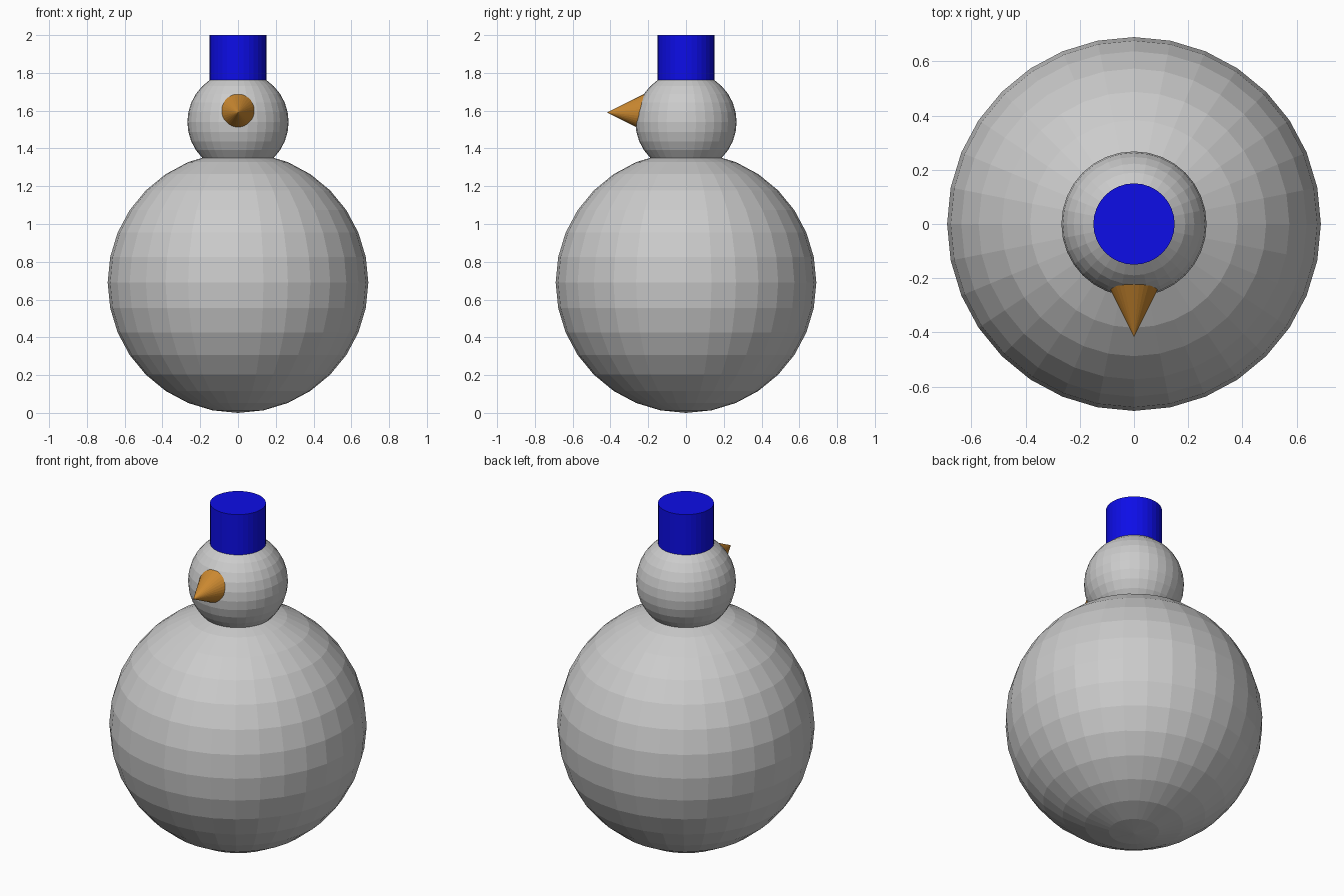
import bpy
from math import radians

cube = bpy.data.objects.get("Cube")
if cube:
    bpy.data.objects.remove(cube, do_unlink=True)


def make_material(name, rgb):
    mat = bpy.data.materials.new(name)
    mat.use_nodes = True
    color = (*rgb, 1.0)
    mat.diffuse_color = color
    mat.node_tree.nodes["Principled BSDF"].inputs["Base Color"].default_value = color
    return mat


def finish(name, mat):
    obj = bpy.context.object
    obj.name = name
    obj.data.materials.append(mat)
    return obj


def ball(name, radius, z, mat):
    bpy.ops.mesh.primitive_uv_sphere_add(
        segments=32, ring_count=16, radius=radius, location=(0, 0, z))
    return finish(name, mat)


snow = make_material("snow grey", (0.6, 0.6, 0.6))
blue = make_material("hat blue", (0.004, 0.004, 0.8))
orange = make_material("carrot orange", (0.6, 0.25, 0.03))

# Faceted snowballs
ball("body", 0.69, 0.69, snow)
ball("head", 0.268, 1.54, snow)

# Hat, sunk a little into the head
hat_bottom, hat_top = 1.72, 2.0
bpy.ops.mesh.primitive_cylinder_add(
    vertices=32, radius=0.15, depth=hat_top - hat_bottom,
    location=(0, 0, (hat_top + hat_bottom) / 2))
finish("hat", blue)

# Carrot nose pointing forward, its base hidden in the head
nose_tip, nose_base = -0.418, -0.2
length = nose_base - nose_tip
bpy.ops.mesh.primitive_cone_add(
    vertices=32, radius1=length / 2, radius2=0, depth=length,
    location=(0, (nose_tip + nose_base) / 2, 1.59), rotation=(radians(90), 0, 0))
finish("nose", orange)
